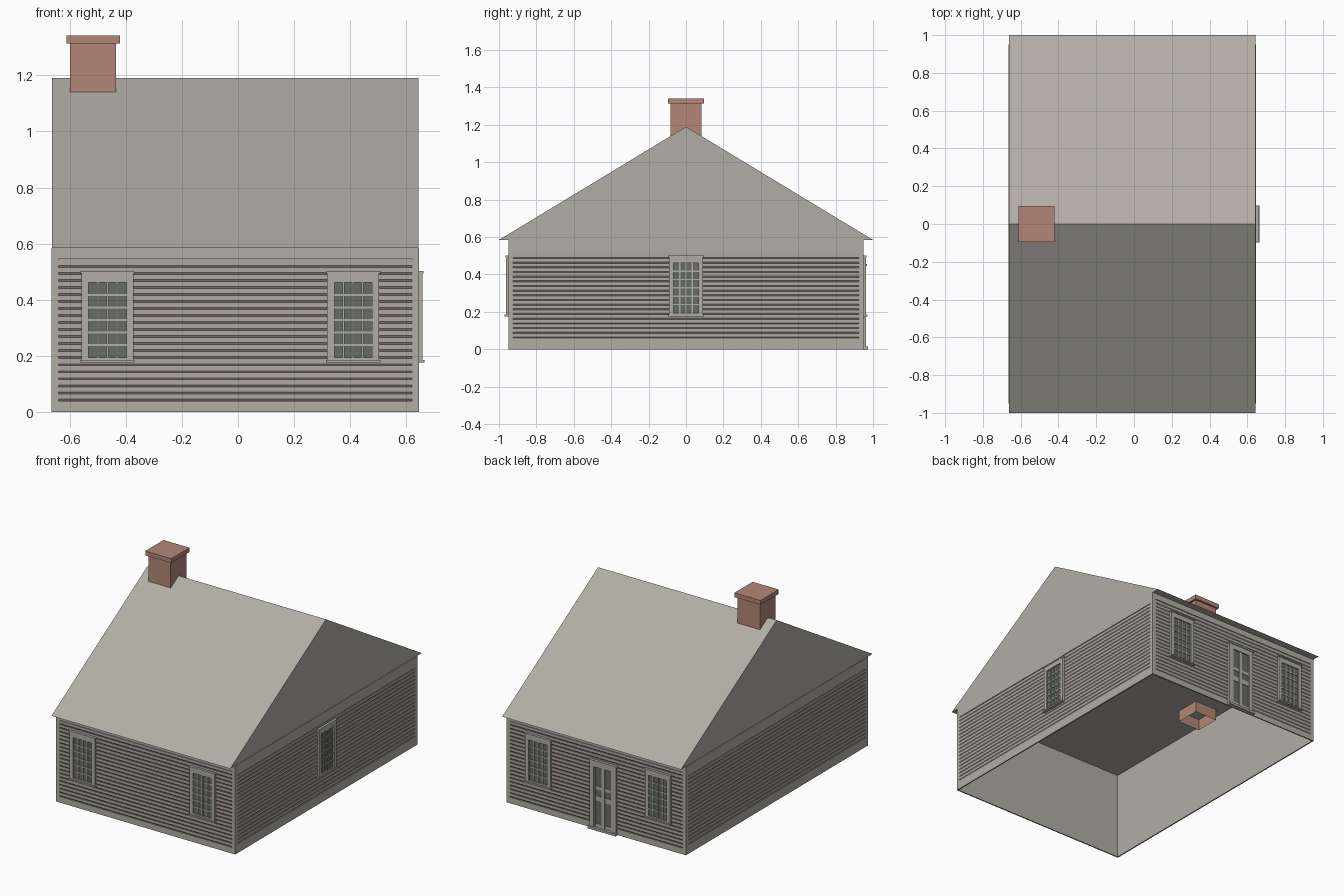
import bpy, bmesh, math
from mathutils import Matrix, Vector

cube = bpy.data.objects.get("Cube")
if cube:
    bpy.data.objects.remove(cube, do_unlink=True)


def material(name, rgb):
    m = bpy.data.materials.new(name)
    m.use_nodes = True
    m.diffuse_color = (*rgb, 1)
    m.node_tree.nodes["Principled BSDF"].inputs["Base Color"].default_value = (*rgb, 1)
    return m


GREY = material("weathered_grey", (0.44, 0.42, 0.375))
SIDING = material("siding_grey", (0.43, 0.395, 0.36))
GLASS = material("dark_glass", (0.135, 0.15, 0.13))
BRICK = material("brick_red", (0.45, 0.245, 0.185))

CX = -0.01               # house centre line
HALF_X, HALF_Y = 0.655, 0.95
EAVE, RIDGE = 0.585, 1.19
SKIN = 0.008             # depth of the boards over the inner shell


def finish(name, bm, mat, matrix=Matrix()):
    bmesh.ops.transform(bm, matrix=matrix, verts=bm.verts)
    mesh = bpy.data.meshes.new(name)
    bm.to_mesh(mesh)
    bm.free()
    mesh.materials.append(mat)
    obj = bpy.data.objects.new(name, mesh)
    bpy.context.scene.collection.objects.link(obj)
    return obj


def box(bm, u0, u1, d0, d1, z0, z1):
    """Box on a wall: u runs along it, d points outwards."""
    size = Matrix.Diagonal((u1 - u0, d1 - d0, z1 - z0, 1))
    mid = Vector(((u0 + u1) / 2, -(d0 + d1) / 2, (z0 + z1) / 2))
    bmesh.ops.create_cube(bm, size=1, matrix=Matrix.Translation(mid) @ size)


def boxes(name, mat, matrix, items):
    bm = bmesh.new()
    for item in items:
        box(bm, *item)
    return finish(name, bm, mat, matrix)


def wall_matrix(angle, dist):
    return (Matrix.Translation((CX, 0, 0)) @ Matrix.Rotation(angle, 4, "Z")
            @ Matrix.Translation((0, -dist, 0)))


def grid_bars(u0, u1, z0, z1, cols, rows, w, d0, d1):
    """Inner bars that divide a glazed opening."""
    out = []
    for i in range(1, cols):
        u = u0 + (u1 - u0) * i / cols
        out.append((u - w, u + w, d0, d1, z0, z1))
    for j in range(1, rows):
        z = z0 + (z1 - z0) * j / rows
        out.append((u0, u1, d0, d1 * 0.9, z - w, z + w))
    return out


def siding(name, matrix, half, z0, z1, step=0.025):
    """Horizontal boards with an undercut lower edge."""
    profile, z = [], z0
    while z + step < z1 + 0.001:
        profile += [(-0.006, z), (-0.001, z + 0.007), (-0.001, z + step), (-0.006, z + step)]
        z += step
    profile.append((-0.006, z1))
    bm = bmesh.new()
    rows = [[bm.verts.new((s * half, -d, h)) for s in (-1, 1)] for d, h in profile]
    for (a, b), (c, e) in zip(rows, rows[1:]):
        bm.faces.new((a, b, e, c))
    bmesh.ops.remove_doubles(bm, verts=bm.verts, dist=0.0001)
    finish(name, bm, SIDING, matrix)


def wall(name, angle, dist, half, low, high, edge):
    m = wall_matrix(angle, dist)
    bm = bmesh.new()
    h = half - SKIN
    bm.faces.new([bm.verts.new((u, SKIN, z)) for u, z in
                  ((-h, 0), (h, 0), (h, EAVE), (-h, EAVE))])
    finish(name + "_wall_shell", bm, GREY, m)
    inner = half - edge
    boxes(name + "_wall_trim", GREY, m, [
        (-half, -inner, -SKIN, 0, 0, EAVE), (inner, half, -SKIN, 0, 0, EAVE),
        (-inner, inner, -SKIN, 0, 0, low), (-inner, inner, -SKIN, 0, high, EAVE)])
    siding(name + "_siding", m, inner, low, high)
    return m


def window(name, m, u):
    w, g, z0, z1, g0, g1 = 0.092, 0.067, 0.18, 0.497, 0.195, 0.462
    boxes(name + "_frame", GREY, m, [
        (u - w, u - g, -SKIN, 0.012, z0, z1), (u + g, u + w, -SKIN, 0.012, z0, z1),
        (u - g, u + g, -SKIN, 0.012, z0, g0), (u - g, u + g, -SKIN, 0.012, g1, z1),
        (u - 0.097, u + 0.097, 0, 0.016, 0.494, 0.502),
        (u - 0.097, u + 0.097, 0, 0.02, 0.176, 0.185)])
    boxes(name + "_glass", GLASS, m, [(u - g, u + g, -0.004, 0.003, g0, g1)])
    boxes(name + "_bars", GREY, m,
          grid_bars(u - g, u + g, g0, g1, 4, 6, 0.0035, 0.002, 0.009))


# Walls with corner boards and siding
front = wall("front", 0, HALF_Y, HALF_X, 0.04, 0.545, 0.025)
back = wall("back", math.pi, HALF_Y, HALF_X, 0.04, 0.545, 0.025)
left = wall("left", math.pi / 2, HALF_X, HALF_Y, 0.06, 0.515, 0.025)
right = wall("right", -math.pi / 2, HALF_X, HALF_Y, 0.06, 0.515, 0.025)

# Windows
for side, m, sign in (("front", front, 1), ("back", back, -1)):
    for tag, x in (("left", 0.41), ("right", -0.465)):
        window(f"{side}_{tag}_window", m, sign * (x - CX))
window("left_window", left, 0)

# Back door with six panels
u, w, g, top = 0.055, 0.096, 0.066, 0.445
boxes("door_frame", GREY, back, [
    (u - w, u - g, -SKIN, 0.012, 0, top), (u + g, u + w, -SKIN, 0.012, 0, top),
    (u - g, u + g, -SKIN, 0.012, 0.412, top),
    (u - 0.102, u + 0.102, 0, 0.017, top, 0.456),
    (u - 0.102, u + 0.102, 0, 0.024, 0, 0.015)])
boxes("door_panels", GLASS, back, [(u - g, u + g, -0.004, 0.003, 0, 0.412)])
boxes("door_rails", GREY, back, [
    (u - g, u - g + 0.008, 0, 0.008, 0, 0.412), (u + g - 0.008, u + g, 0, 0.008, 0, 0.412),
    (u - 0.012, u + 0.012, 0, 0.008, 0, 0.412), (u - g, u + g, 0, 0.007, 0, 0.04),
    (u - g, u + g, 0, 0.007, 0.19, 0.223), (u - g, u + g, 0, 0.007, 0.265, 0.287)])

# Gabled roof with a flat ceiling
bm = bmesh.new()
ends = [[bm.verts.new((CX + s * (HALF_X - 0.002), y, z)) for y, z in
         ((-1, EAVE), (1, EAVE), (0, RIDGE))] for s in (-1, 1)]
bm.faces.new(ends[0])
bm.faces.new(ends[1])
for i in range(3):
    j = (i + 1) % 3
    bm.faces.new((ends[0][i], ends[0][j], ends[1][j], ends[1][i]))
bmesh.ops.recalc_face_normals(bm, faces=bm.faces)
finish("roof", bm, GREY)

# Chimney shaft, open at the bottom, and its cap
at = Matrix.Translation((-0.516, 0, 0))
bm = bmesh.new()
box(bm, -0.082, 0.082, -0.082, 0.082, 0.51, 1.315)
bm.normal_update()
bmesh.ops.delete(bm, geom=[f for f in bm.faces if f.normal.z < -0.5], context="FACES")
finish("chimney_shaft", bm, BRICK, at)
boxes("chimney_cap", BRICK, at, [(-0.095, 0.095, -0.095, 0.095, 1.313, 1.342)])
